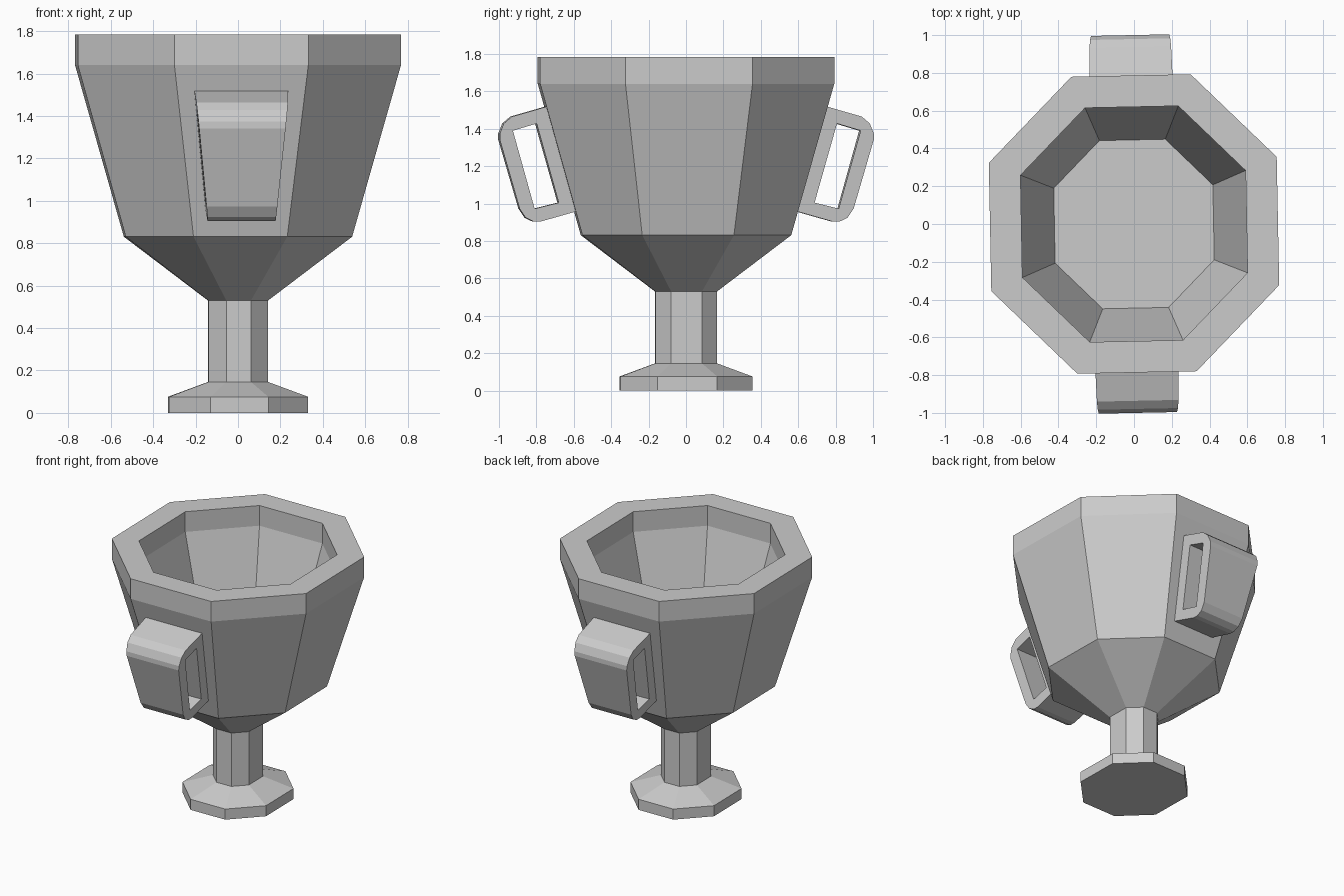
import bpy, bmesh, math
from mathutils import Matrix, Vector

if "Cube" in bpy.data.objects:
    bpy.data.objects.remove(bpy.data.objects["Cube"])

TWIST = math.radians(1.2)   # whole cup is turned slightly
STRETCH = 0.024             # octagon is widened a little along y
SIDES = 8


def finish(bm, name):
    bmesh.ops.recalc_face_normals(bm, faces=bm.faces)
    mesh = bpy.data.meshes.new(name)
    bm.to_mesh(mesh)
    bm.free()
    obj = bpy.data.objects.new(name, mesh)
    bpy.context.collection.objects.link(obj)
    return obj


def octagon_part(name, profile, cap_start=False, cap_end=False):
    """Stack octagonal rings given as (radius, z) and skin them."""
    bm = bmesh.new()
    rings = []
    for r, z in profile:
        ring = []
        for k in range(SIDES):
            a = TWIST + math.tau * (k + 0.5) / SIDES
            y = r * math.sin(a)
            ring.append(bm.verts.new((r * math.cos(a), y + math.copysign(STRETCH, y), z)))
        rings.append(ring)
    for low, high in zip(rings, rings[1:]):
        for k in range(SIDES):
            n = (k + 1) % SIDES
            bm.faces.new((low[k], low[n], high[n], high[k]))
    if cap_start:
        bm.faces.new(rings[0])
    if cap_end:
        bm.faces.new(rings[-1])
    return finish(bm, name)


def handle(name, turn):
    """Tapered loop handle: flat (y, z) outline with a hole, extruded in x."""
    outline = [(0.738, 1.522), (0.936, 1.465), (0.979, 1.428), (1.0, 1.374), (1.0, 1.342),
               (0.893, 0.973), (0.861, 0.925), (0.818, 0.904), (0.781, 0.904), (0.584, 0.960)]
    hole = [(0.93, 1.39), (0.803, 1.428), (0.684, 1.005), (0.813, 0.973)]
    bm = bmesh.new()
    edges = []
    for loop in (outline, hole):
        vs = [bm.verts.new((-1, y, z)) for y, z in loop]
        edges += [bm.edges.new((v, vs[i - 1])) for i, v in enumerate(vs)]
    bmesh.ops.triangle_fill(bm, edges=edges, use_beauty=True)
    geom = bmesh.ops.extrude_face_region(bm, geom=bm.faces[:], use_keep_orig=True)["geom"]
    new = [g for g in geom if isinstance(g, bmesh.types.BMVert)]
    bmesh.ops.translate(bm, verts=new, vec=Vector((2, 0, 0)))
    # narrower toward the bottom
    for v in bm.verts:
        v.co.x *= 0.160 + (v.co.z - 0.904) * 0.1
    bmesh.ops.rotate(bm, verts=bm.verts, cent=(0, 0, 0),
                     matrix=Matrix.Rotation(turn + TWIST, 3, 'Z'))
    return finish(bm, name)


# Foot, stem and hollow bowl
octagon_part("foot", [(0.355, 0), (0.355, 0.076), (0.152, 0.146)], cap_start=True)
octagon_part("stem", [(0.152, 0.146), (0.152, 0.53)])
octagon_part("bowl", [(0.152, 0.53), (0.578, 0.831), (0.825, 1.64), (0.825, 1.785),
                      (0.645, 1.785), (0.645, 1.64), (0.456, 1.02)], cap_end=True)

# Handles front and back
handle("back_handle", 0)
handle("front_handle", math.pi)
